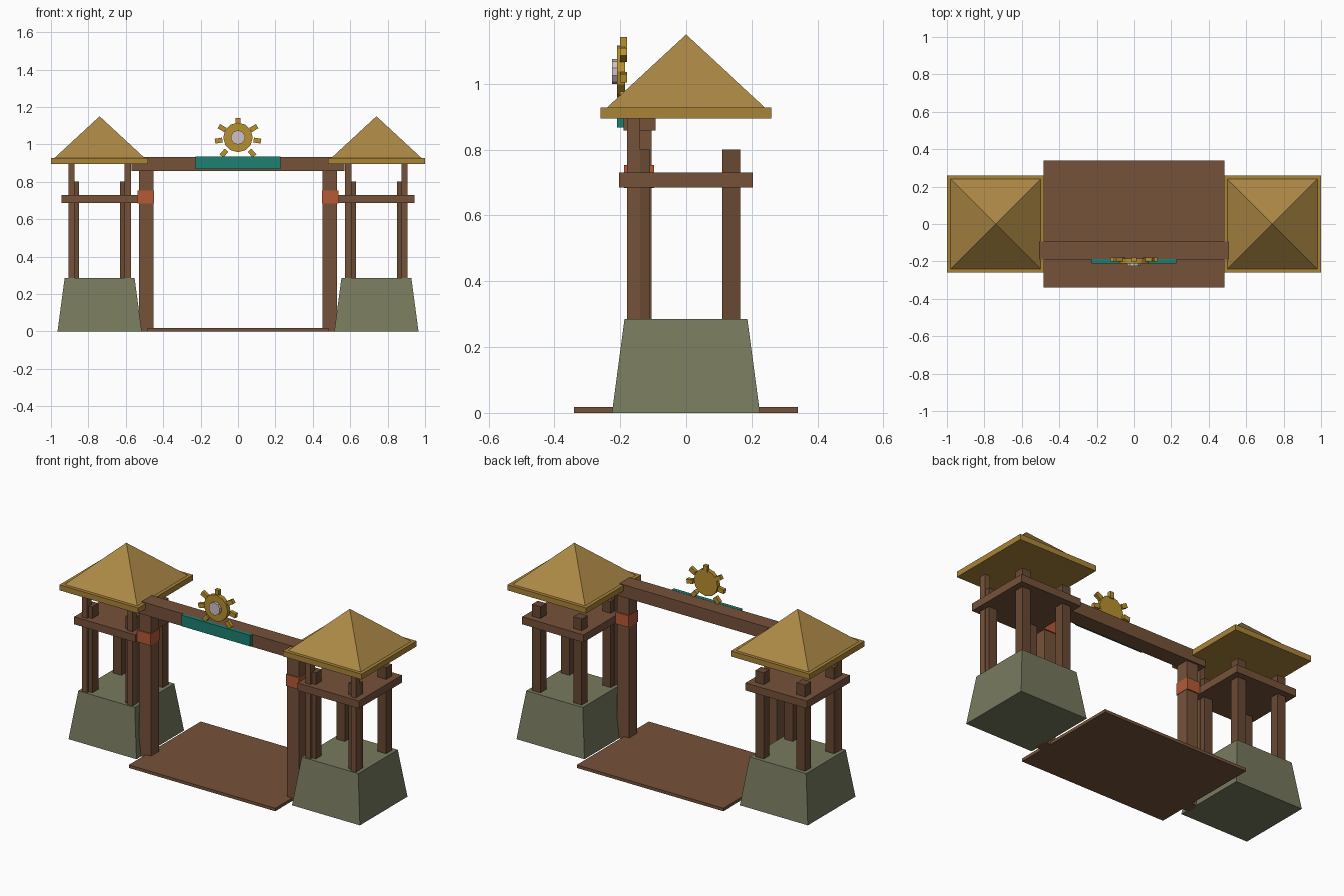
import bpy
import math
from mathutils import Matrix

cube = bpy.data.objects.get("Cube")
if cube:
    bpy.data.objects.remove(cube, do_unlink=True)


def material(name, r, g, b):
    m = bpy.data.materials.new(name)
    m.use_nodes = True
    col = (r, g, b, 1)
    m.diffuse_color = col
    m.node_tree.nodes["Principled BSDF"].inputs["Base Color"].default_value = col
    return m


WOOD = material("brown wood", 0.18, 0.085, 0.042)
DARK_WOOD = material("dark wood", 0.14, 0.066, 0.034)
THATCH = material("straw thatch", 0.41, 0.245, 0.06)
TRIM = material("golden straw trim", 0.40, 0.23, 0.04)
STONE = material("mossy stone", 0.185, 0.195, 0.112)
CLAY = material("orange cloth", 0.46, 0.10, 0.036)
TEAL = material("teal paint", 0.012, 0.22, 0.17)
GOLD = material("gold", 0.48, 0.28, 0.028)
PALE = material("pale stone", 0.62, 0.53, 0.56)


def finish(name, mat):
    ob = bpy.context.object
    ob.name = name
    ob.data.materials.append(mat)
    return ob


def box(name, mat, x, y, z):
    """Box spanning the given (low, high) pairs."""
    bpy.ops.mesh.primitive_cube_add(size=1)
    ob = finish(name, mat)
    mid = [(a + b) / 2 for a, b in (x, y, z)]
    size = [b - a for a, b in (x, y, z)]
    ob.data.transform(Matrix.Translation(mid) @ Matrix.Diagonal(size + [1]))
    return ob


def frustum(name, mat, cx, low, high, z0, z1):
    """Square tapered block, given half widths at the bottom and top."""
    k = math.sqrt(2)
    bpy.ops.mesh.primitive_cone_add(vertices=4, radius1=low * k, radius2=high * k, depth=z1 - z0)
    ob = finish(name, mat)
    ob.data.transform(Matrix.Translation((cx, 0, (z0 + z1) / 2)) @ Matrix.Rotation(math.pi / 4, 4, "Z"))
    return ob


def disc(name, mat, radius, y0, y1, z, sides):
    bpy.ops.mesh.primitive_cylinder_add(vertices=sides, radius=radius, depth=y1 - y0)
    ob = finish(name, mat)
    ob.data.transform(Matrix.Translation((0, (y0 + y1) / 2, z)) @ Matrix.Rotation(math.pi / 2, 4, "X"))


def span(c, half):
    return (c - half, c + half)


# Ground boards
box("floor_boards", WOOD, span(0, 0.485), span(0, 0.34), (0, 0.018))

for side, s in (("left", 1), ("right", -1)):
    cx = 0.74 * s
    # Watch tower
    frustum(side + "_tower_base", STONE, cx, 0.225, 0.187, 0, 0.285)
    box(side + "_platform", WOOD, span(cx, 0.203), span(0, 0.203), (0.685, 0.73))
    for i in (-1, 1):
        for j in (-1, 1):
            box(side + "_tower_leg", DARK_WOOD, span(cx + 0.137 * i, 0.028),
                span(0.137 * j, 0.028), (0.28, 0.8))
        box(side + "_roof_post", WOOD, span(cx + 0.15 * i, 0.017), (-0.18, -0.14), (0.28, 0.9))
    # Roof
    box(side + "_roof_eave", TRIM, span(cx, 0.26), span(0, 0.26), (0.895, 0.928))
    frustum(side + "_roof", THATCH, cx, 0.24, 0, 0.928, 1.15)
    # Gate post with its cloth band
    box(side + "_gate_post", WOOD, span(0.49 * s, 0.039), (-0.18, -0.105), (0, 0.87))
    box(side + "_post_band", CLAY, span(0.493 * s, 0.044), (-0.188, -0.098), (0.683, 0.753))

# Crossbeam and name plate
box("crossbeam", WOOD, span(0, 0.57), (-0.19, -0.093), (0.858, 0.933))
box("teal_plate", TEAL, span(0, 0.228), (-0.21, -0.188), (0.868, 0.934))

# Sun wheel
HUB = 1.037
disc("wheel_disc", GOLD, 0.079, -0.21, -0.185, HUB, 12)
disc("wheel_hub", PALE, 0.038, -0.225, -0.21, HUB, 10)
teeth = [(0, 1.122)] + [(s * x, z) for s in (-1, 1)
                        for x, z in ((0.085, 1.087), (0.103, 1.02), (0.075, 0.953))]
for x, z in teeth:
    tooth = box("wheel_tooth", GOLD, span(0, 0.02), span(0, 0.011), span(0, 0.013))
    turn = Matrix.Rotation(-math.atan2(z - HUB, x), 4, "Y")
    tooth.data.transform(Matrix.Translation((x, -0.19, z)) @ turn)
